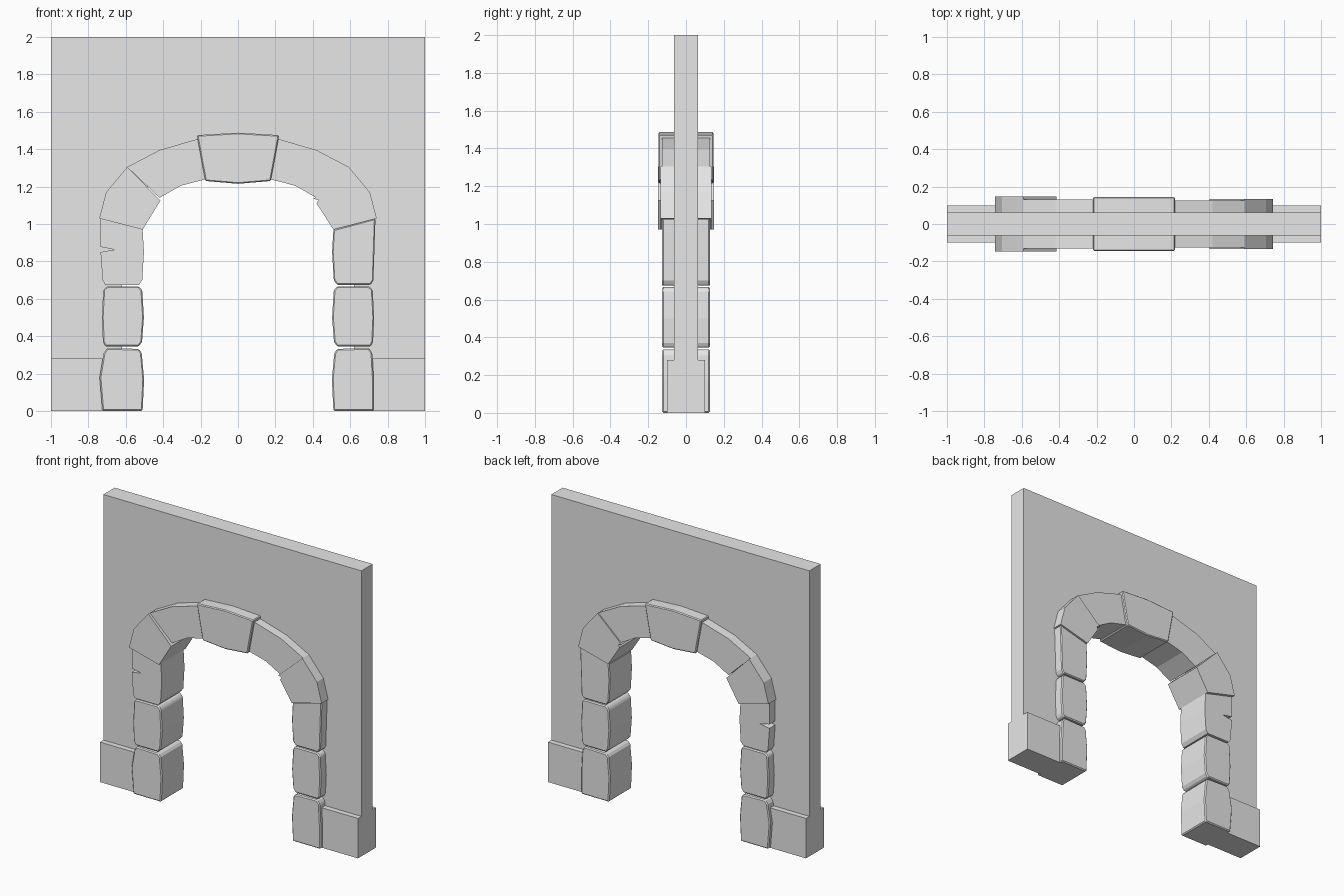
import bpy
import bmesh

cube = bpy.data.objects.get("Cube")
if cube:
    bpy.data.objects.remove(cube, do_unlink=True)

stone = bpy.data.materials.new("grey stone")
stone.use_nodes = True
GREY = (0.8, 0.8, 0.8, 1)
stone.diffuse_color = GREY
stone.node_tree.nodes["Principled BSDF"].inputs["Base Color"].default_value = GREY


def slab(name, outline, half_depth, side=1, bevel=0):
    """Extrude an x-z outline through the wall; side=-1 mirrors it in x."""
    bm = bmesh.new()
    face = bm.faces.new([bm.verts.new((side * x, -half_depth, z)) for x, z in outline])
    out = bmesh.ops.extrude_face_region(bm, geom=[face], use_keep_orig=True)
    for v in out["geom"]:
        if isinstance(v, bmesh.types.BMVert):
            v.co.y = half_depth
    bmesh.ops.recalc_face_normals(bm, faces=bm.faces[:])
    mesh = bpy.data.meshes.new(name)
    bm.to_mesh(mesh)
    bm.free()
    mesh.materials.append(stone)
    obj = bpy.data.objects.new(name, mesh)
    bpy.context.collection.objects.link(obj)
    if bevel:
        mod = obj.modifiers.new("worn edges", "BEVEL")
        mod.width = bevel
        mod.segments = 1
    return obj


# Wall, its opening hidden inside the arch stones
half = [(1, 2), (1, 0), (0.62, 0), (0.62, 1.0), (0.52, 1.18), (0.2, 1.34)]
slab("wall", half + [(-x, z) for x, z in reversed(half)], 0.0625)

# Keystone
slab("keystone", [(-0.175, 1.23), (0, 1.215), (0.175, 1.23),
                  (0.22, 1.475), (0, 1.488), (-0.22, 1.475)], 0.145, bevel=0.006)

for side, label in ((1, "left"), (-1, "right")):
    left = side == 1

    # Plinth at the foot of the wall
    slab(label + "_plinth", [(0.65, 0), (1, 0), (1, 0.28), (0.65, 0.28)], 0.1, side)

    # Two lower pillar blocks with bulging sides
    bulge = 0.725 if left else 0.74
    slab(label + "_base_block", [(0.51, 0), (0.725, 0), (bulge, 0.18), (0.718, 0.31),
                                 (0.7, 0.337), (0.53, 0.332), (0.515, 0.31), (0.502, 0.17)],
         0.126, side, 0.007)
    slab(label + "_middle_block", [(0.53, 0.345), (0.71, 0.345), (0.722, 0.37), (0.728, 0.5),
                                   (0.72, 0.65), (0.7, 0.667), (0.53, 0.667), (0.512, 0.645),
                                   (0.503, 0.5), (0.513, 0.37)], 0.126, side, 0.007)

    # Top pillar block, chipped on one side
    chip = [] if left else [(0.735, 0.85), (0.66, 0.863), (0.735, 0.878)]
    slab(label + "_top_block", [(0.53, 0.675), (0.71, 0.675), (0.724, 0.7)] + chip +
         [(0.735, 1.03), (0.51, 0.97), (0.503, 0.85), (0.512, 0.7)], 0.126, side,
         0.006 if left else 0)

    # Lower arch stone
    nick = [(0.405, 1.135), (0.432, 1.128), (0.42, 1.11)] if left else [(0.415, 1.125)]
    slab(label + "_lower_arch_stone", [(0.51, 0.97), (0.742, 1.03), (0.705, 1.17),
                                       (0.592, 1.305)] + nick,
         0.134 if left else 0.147, side)

    # Upper arch stone
    slab(label + "_upper_arch_stone", [(0.42, 1.14), (0.592, 1.305), (0.42, 1.395),
                                       (0.215, 1.455), (0.17, 1.24), (0.305, 1.205)],
         0.126 if left else 0.13, side)
